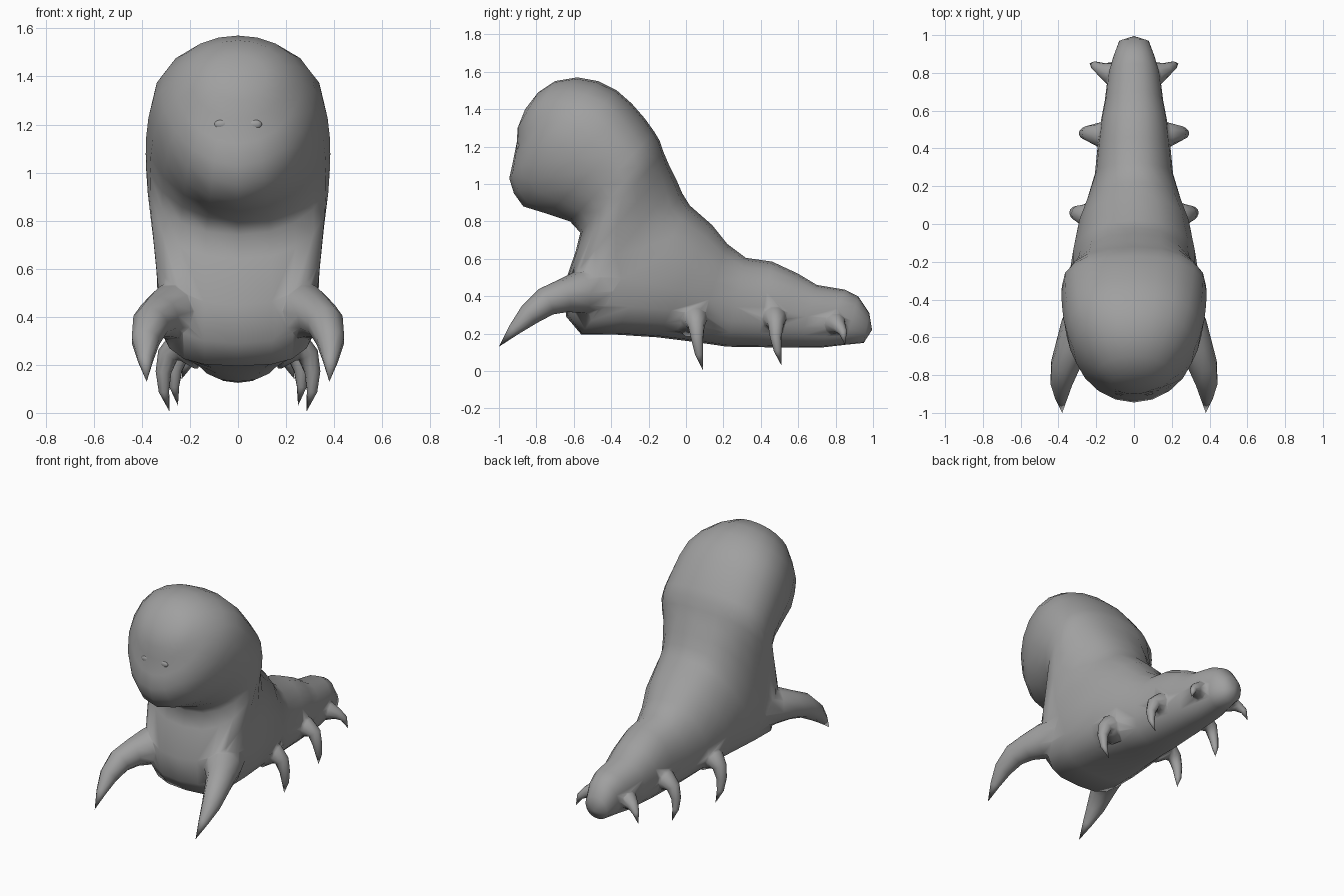
import bpy, bmesh, math
from mathutils import Vector

if "Cube" in bpy.data.objects:
    bpy.data.objects.remove(bpy.data.objects["Cube"])

grey = bpy.data.materials.new("grey")
grey.diffuse_color = (0.35, 0.35, 0.35, 1)
grey.use_nodes = True
grey.node_tree.nodes["Principled BSDF"].inputs["Base Color"].default_value = grey.diffuse_color


def finish(bm, name):
    bmesh.ops.recalc_face_normals(bm, faces=bm.faces)
    me = bpy.data.meshes.new(name)
    bm.to_mesh(me)
    bm.free()
    me.materials.append(grey)
    for p in me.polygons:
        p.use_smooth = True
    ob = bpy.data.objects.new(name, me)
    bpy.context.collection.objects.link(ob)
    return ob


def loft(rings, start, end, name):
    """Skin closed rings, closing both ends to a point."""
    bm = bmesh.new()
    vs = [[bm.verts.new(p) for p in r] for r in rings]
    n = len(vs[0])
    for a, b in zip(vs, vs[1:]):
        for i in range(n):
            j = (i + 1) % n
            bm.faces.new((a[i], a[j], b[j], b[i]))
    for ring, tip in ((vs[0], start), (vs[-1], end)):
        t = bm.verts.new(tip)
        for i in range(n):
            bm.faces.new((ring[i], ring[(i + 1) % n], t))
    return finish(bm, name)


def ramp(t, keys):
    """Piecewise linear value at t."""
    for (a, va), (b, vb) in zip(keys, keys[1:]):
        if t <= b:
            return va + (vb - va) * (t - a) / (b - a)
    return keys[-1][1]


# Body from tail to face: back (y, z), front (y, z), half width
sections = [
    (.98, .31, .95, .15, .08), (.92, .40, .85, .14, .11),
    (.85, .435, .72, .125, .138), (.70, .46, .60, .125, .155),
    (.60, .52, .50, .125, .175), (.46, .585, .38, .128, .192),
    (.32, .605, .22, .13, .207), (.22, .68, .05, .155, .25),
    (.14, .78, -.15, .18, .30), (.02, .885, -.38, .195, .335),
    (-.02, .95, -.56, .195, .335), (-.05, 1.02, -.64, .29, .34),
    (-.09, 1.10, -.655, .45, .358), (-.12, 1.17, -.59, .64, .376),
    (-.14, 1.23, -.565, .74, .382), (-.17, 1.28, -.62, .80, .384),
    (-.22, 1.35, -.74, .84, .382), (-.29, 1.43, -.87, .88, .373),
    (-.37, 1.50, -.92, .95, .355), (-.47, 1.55, -.945, 1.03, .32),
    (-.58, 1.57, -.925, 1.12, .265), (-.70, 1.55, -.905, 1.22, .20),
    (-.79, 1.49, -.90, 1.30, .12),
]
rings = []
N = 20
for k, (by, bz, fy, fz, w) in enumerate(sections):
    # widest line sits low on the trunk and far back on the head
    skew = ramp(k, ((0, 0), (3, 0), (9, -.2), (10, -.2), (12, 0), (17, .26), (18, .26), (22, 0)))
    power = ramp(k, ((0, .9), (7, .9), (10, .75), (11, .75), (16, 1)))
    mid = Vector((0, (by + fy) / 2, (bz + fz) / 2))
    half = Vector((0, (by - fy) / 2, (bz - fz) / 2))
    ring = []
    for i in range(N):
        a = math.tau * i / N
        c, s = math.cos(a), math.sin(a)
        u = math.copysign(abs(c) ** power, c) + skew * s * s
        x = w * math.copysign(abs(s) ** power, s)
        ring.append(mid + half * u + Vector((x, 0, 0)))
    rings.append(ring)
body = loft(rings, (0, .995, .22), (0, -.86, 1.40), "body")
limbs = []


# Tapered claws along a path of (x, y, z, radius), mirrored left and right
def claw(path, name, sides=10):
    for side, label in ((1, "right"), (-1, "left")):
        pts = [Vector((x * side, y, z)) for x, y, z, r in path]
        rs = []
        for k in range(len(pts) - 1):
            d = (pts[k + 1] - pts[max(k - 1, 0)]).normalized()
            if rs:  # keep the ring start aligned with the previous ring
                ref = rs[-1][0] - pts[k - 1]
                u = (ref - d * ref.dot(d)).normalized()
            else:
                u = d.cross(Vector((0, 0, 1))).normalized()
            v = d.cross(u)
            r = path[k][3]
            rs.append([pts[k] + r * (u * math.cos(math.tau * i / sides)
                                     + v * math.sin(math.tau * i / sides))
                       for i in range(sides)])
        limbs.append(loft(rs, pts[0], pts[-1], f"{label}_{name}"))


claw([(.10, -.38, .42, .19), (.21, -.47, .425, .15), (.285, -.57, .42, .115),
      (.33, -.66, .40, .09), (.365, -.75, .37, .078), (.385, -.84, .30, .06),
      (.385, -.92, .22, .033), (.38, -1.0, .13, 0)], "front_leg")
claw([(.18, .03, .28, .10), (.255, .05, .275, .065), (.292, .055, .24, .045),
      (.31, .06, .17, .033), (.308, .07, .09, .022), (.285, .09, .005, 0)], "middle_claw")
claw([(.10, .46, .28, .10), (.19, .475, .28, .063), (.24, .48, .25, .043),
      (.262, .48, .18, .031), (.265, .49, .11, .021), (.25, .51, .03, 0)], "rear_claw")
claw([(.06, .78, .26, .09), (.13, .80, .25, .058), (.175, .82, .235, .036),
      (.21, .84, .205, .022), (.235, .85, .14, 0)], "tail_claw")

# Merge the limbs into the body as one skin
for limb in limbs:
    mod = body.modifiers.new("join_" + limb.name, 'BOOLEAN')
    mod.operation = 'UNION'
    mod.solver = 'EXACT'
    mod.object = limb
bpy.context.view_layer.update()
graph = bpy.context.evaluated_depsgraph_get()
skin = bpy.data.meshes.new_from_object(body.evaluated_get(graph))
body.modifiers.clear()
body.data = skin
for limb in limbs:
    bpy.data.objects.remove(limb)
for p in skin.polygons:
    p.use_smooth = True

# Small raised nostrils on the face
for side, label in ((1, "right"), (-1, "left")):
    bm = bmesh.new()
    bmesh.ops.create_uvsphere(bm, u_segments=12, v_segments=8, radius=1)
    for v in bm.verts:
        v.co = Vector((v.co.x * .03 + .07 * side, v.co.y * .012 - .895, v.co.z * .02 + 1.2))
    finish(bm, f"{label}_nostril")
